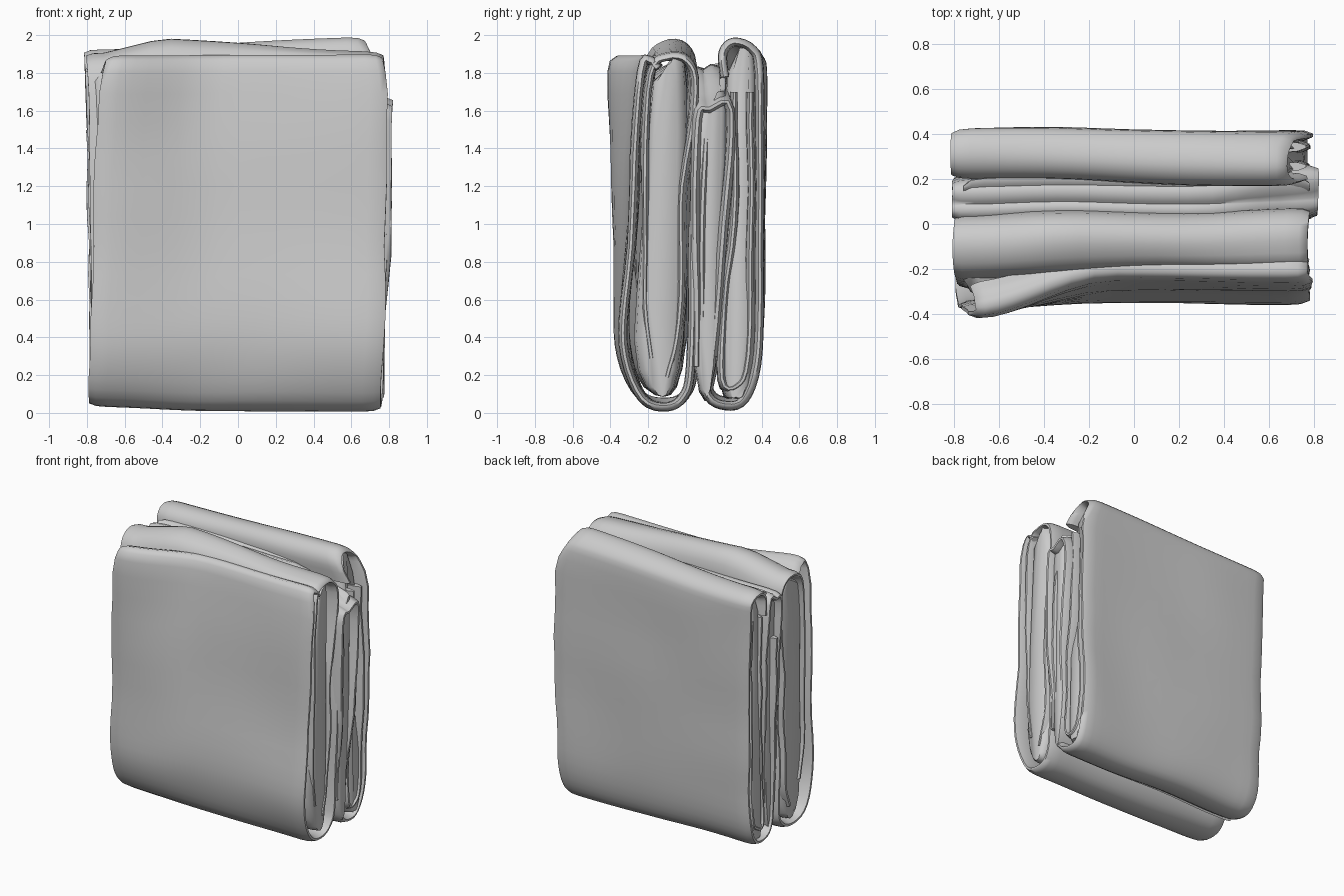
import bpy
from mathutils import Vector, noise

if "Cube" in bpy.data.objects:
    bpy.data.objects.remove(bpy.data.objects["Cube"])


def curve(pts, n=4):
    """Catmull-Rom smoothing of an open (y, z) path."""
    p = [Vector(q) for q in pts]
    p = [2 * p[0] - p[1]] + p + [2 * p[-1] - p[-2]]
    out = []
    for i in range(1, len(p) - 2):
        a, b, c, d = p[i - 1:i + 3]
        for k in range(n):
            t = k / n
            out.append(0.5 * (2 * b + (c - a) * t + (2 * a - 5 * b + 4 * c - d) * t * t
                              + (3 * b - a - 3 * c + d) * t ** 3))
    return out + [p[-2]]


def ribbon(path, thick):
    """Closed outline with the given thickness around a path."""
    sides = [[], []]
    for i, p in enumerate(path):
        d = (path[min(i + 1, len(path) - 1)] - path[max(i - 1, 0)]).normalized()
        nrm = Vector((-d.y, d.x)) * thick / 2
        sides[0].append(p + nrm)
        sides[1].append(p - nrm)
    return sides[0] + sides[1][::-1]


def interp(table, z):
    for (z0, a), (z1, b) in zip(table, table[1:]):
        if z <= z1:
            return a + (b - a) * max(0, (z - z0) / (z1 - z0))
    return table[-1][1]


def smooth(a, b, x):
    t = min(1, max(0, (x - a) / (b - a)))
    return t * t * (3 - 2 * t)


def cloth(name, left, right, thick, edge_l, edge_r, blend=(-0.8, 0.8), wob=0.02,
          lift=None, steps=18):
    """Folded sheet (or solid when thick is 0) lofted along x between two end shapes."""
    L, R = curve(left), curve(right)
    L, R = (ribbon(L, thick), ribbon(R, thick)) if thick else (L, R)
    n, verts, faces = len(L), [], []
    mid = sum((a + b for a, b in zip(L, R)), Vector((0, 0))) / (2 * n)
    for s in range(steps + 1):
        u = s / steps
        u = 0.5 + 0.5 * (1 - (1 - abs(2 * u - 1)) ** 1.4) * (1 if u > 0.5 else -1)
        pinch = {0: 0.7, 1: 0.15}.get(min(s, steps - s), 0)
        for i, (a, b) in enumerate(zip(L, R)):
            zz = a.y + (b.y - a.y) * u
            x0, x1 = interp(edge_l, zz), interp(edge_r, zz)
            x = x0 + (x1 - x0) * u
            w = smooth(*blend, x)
            p = a.lerp(b, w)
            # soften the cut ends
            if thick:
                other = L[n - 1 - i].lerp(R[n - 1 - i], w)
                p = p.lerp(other, pinch / 2)
            else:
                p = p.lerp(Vector((mid.x, p.y)), pinch * 0.6)
            q = Vector((x * 1.6, p.x * 2.5, p.y * 1.8))
            dy = noise.noise(q + Vector((3, 1, 7))) * wob
            dx = noise.noise(q * 1.7) * 0.015
            dz = noise.noise(q + Vector((9, 4, 2))) * wob * 0.5
            if lift:
                dz += lift(x) * smooth(1.55, 1.85, p.y)
            verts.append((x + dx, p.x + dy, max(0.0, p.y + dz)))
    for s in range(steps):
        for i in range(n):
            j = (i + 1) % n
            faces.append((s * n + i, s * n + j, s * n + n + j, s * n + n + i))
    for base in (0, steps * n):
        if thick:
            faces += [(base + i, base + i + 1, base + n - 2 - i, base + n - 1 - i)
                      for i in range(n // 2 - 1)]
        else:
            faces.append(tuple(range(base, base + n)))
    me = bpy.data.meshes.new(name)
    me.from_pydata(verts, [], faces)
    ob = bpy.data.objects.new(name, me)
    bpy.context.collection.objects.link(ob)
    bpy.context.view_layer.objects.active = ob
    ob.select_set(True)
    bpy.ops.object.mode_set(mode='EDIT')
    bpy.ops.mesh.select_all(action='SELECT')
    bpy.ops.mesh.normals_make_consistent(inside=False)
    bpy.ops.object.mode_set(mode='OBJECT')
    bpy.ops.object.shade_smooth_by_angle(angle=1.1)
    ob.select_set(False)


# front outer wrap: leans back on the right, bulges forward at the upper left
cloth("front_wrap",
      [(-.27, 1.80), (-.33, 1.85), (-.39, 1.80), (-.375, 1.2), (-.36, .6), (-.33, .3),
       (-.24, .1), (-.1, .06), (0, .11), (.03, .25), (.03, .8), (.03, 1.3), (.03, 1.6)],
      [(-.15, 1.82), (-.19, 1.86), (-.235, 1.80), (-.27, 1.2), (-.325, .6), (-.315, .3),
       (-.23, .08), (-.1, .035), (-.01, .09), (.03, .25), (.04, .8), (.05, 1.3), (.04, 1.5)],
      .05, [(0, -.785), (.5, -.785), (1.75, -.74), (1.9, -.69)],
      [(0, .755), (.5, .775), (1.75, .79), (1.9, .76)], blend=(-.72, -.1))

# second fold tucked inside the front wrap, peaked toward the left
cloth("front_inner_fold",
      [(-.2, .35), (-.27, .7), (-.27, 1.3), (-.22, 1.75), (-.14, 1.87), (-.02, 1.86),
       (.03, 1.7), (-.02, 1.2), (-.03, .8), (-.04, .4), (-.1, .2)],
      [(-.17, .3), (-.22, .7), (-.2, 1.3), (-.18, 1.78), (-.1, 1.87), (0, 1.85),
       (.04, 1.7), (-.01, 1.2), (-.01, .8), (-.04, .4), (-.09, .2)],
      .045, [(0, -.775), (1.7, -.79), (1.9, -.80)], [(0, .755), (1.7, .78), (1.9, .77)],
      wob=.035, lift=lambda x: .075 * min(1 - (x + .4) / 1.25, 1 + (x + .4) / .3)
      if x > -.7 else 0)

# filling layers of the front half
cloth("front_core",
      [(-.32, 1.75), (-.31, .4), (-.12, .09), (-.01, .4), (.0, 1.75), (-.12, 1.83)],
      [(-.17, 1.75), (-.27, .4), (-.12, .09), (-.01, .4), (.0, 1.75), (-.08, 1.84)],
      0, [(0, -.76), (2, -.76)], [(0, .755), (2, .755)], blend=(-.72, -.1))

# saddle of cloth joining the halves
cloth("middle_saddle",
      [(.05, .25), (.05, 1.2), (.04, 1.74), (.1, 1.79), (.18, 1.77), (.2, 1.2), (.15, .3)],
      [(.06, .25), (.06, 1.0), (.05, 1.55), (.11, 1.61), (.23, 1.6), (.2, 1.0), (.14, .3)],
      .055, [(0, -.74), (1, -.78), (1.8, -.81)], [(0, .75), (1, .81), (1.62, .82)],
      blend=(.35, .8), wob=.03)
cloth("middle_core",
      [(.02, 1.74), (.05, .25), (.16, .25), (.22, 1.74), (.12, 1.78)],
      [(.04, 1.6), (.05, .25), (.16, .25), (.22, 1.6), (.12, 1.63)],
      0, [(0, -.76), (2, -.76)], [(0, .765), (2, .78)], blend=(.3, .8))

# back outer wrap with the rolled top edge
cloth("back_wrap",
      [(.235, 1.72), (.235, 1.85), (.3, 1.9), (.385, 1.87), (.4, 1.75), (.395, 1.2), (.39, .6),
       (.37, .25), (.31, .09), (.22, .06), (.12, .11), (.085, .3), (.09, .9), (.09, 1.5)],
      [(.2, 1.78), (.19, 1.91), (.25, 1.97), (.35, 1.93), (.385, 1.8), (.39, 1.2), (.385, .6),
       (.365, .25), (.31, .07), (.22, .035), (.12, .09), (.085, .3), (.09, .9), (.1, 1.45)],
      .05, [(0, -.775), (1, -.79), (1.9, -.815)], [(0, .755), (1.2, .79), (1.75, .78), (1.97, .67)])

# second fold tucked inside the back wrap
cloth("back_inner_fold",
      [(.34, 1.7), (.34, 1.0), (.33, .3), (.27, .16), (.2, .2), (.21, .6), (.24, 1.0), (.24, 1.7)],
      [(.34, 1.7), (.34, 1.0), (.32, .3), (.27, .14), (.19, .18), (.2, .6), (.25, 1.0), (.25, 1.7)],
      .045, [(0, -.765), (2, -.78)], [(0, .755), (1, .78), (1.7, .76), (1.9, .69)], wob=.03)
cloth("back_core",
      [(.24, 1.75), (.18, .3), (.25, .09), (.36, .3), (.38, 1.75), (.31, 1.87)],
      [(.21, 1.8), (.18, .3), (.25, .08), (.36, .3), (.37, 1.8), (.28, 1.94)],
      0, [(0, -.76), (2, -.76)], [(0, .75), (1.6, .75), (1.95, .65)])
